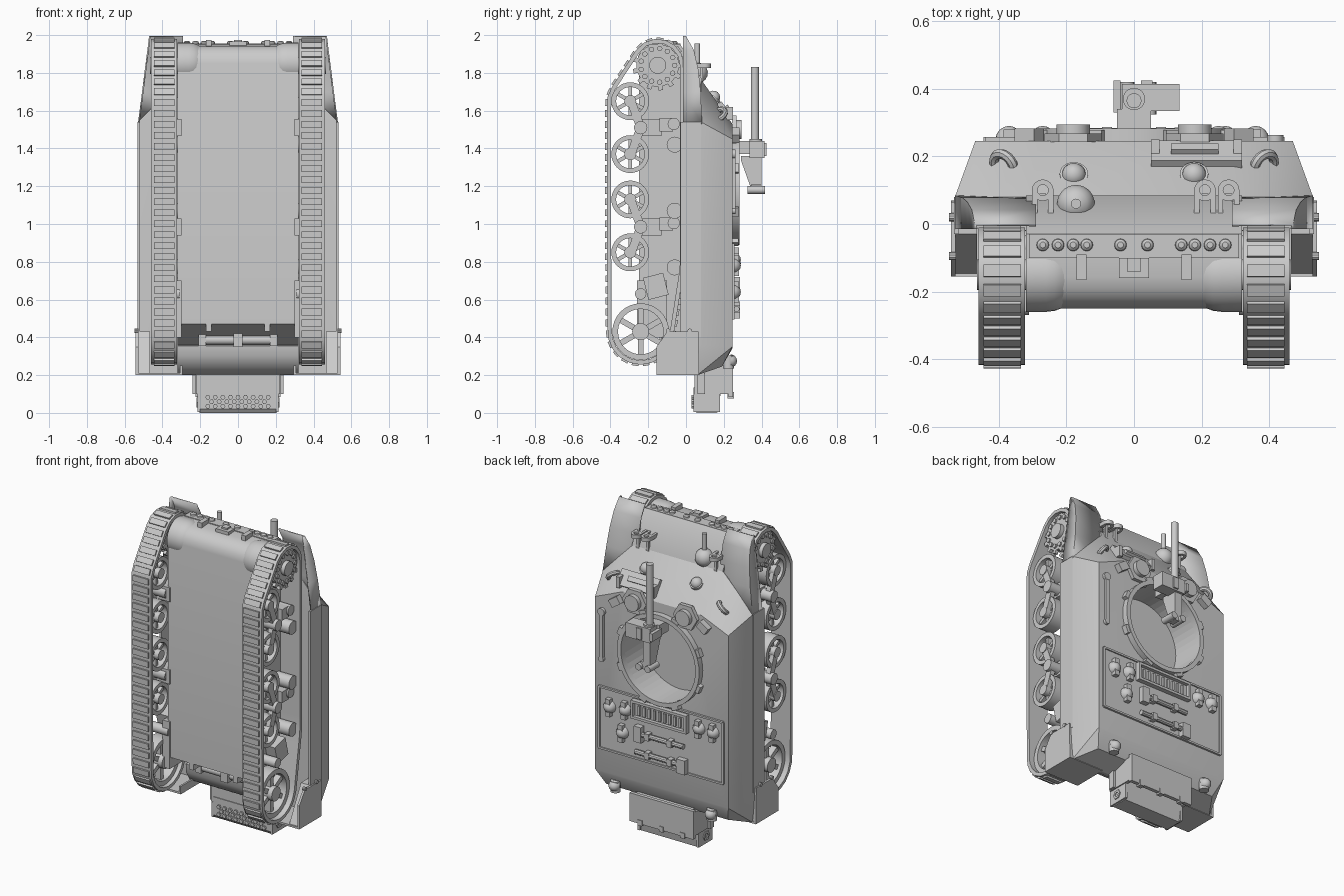
import bpy, bmesh
from math import pi, cos, sin, radians
from mathutils import Vector, Matrix, geometry

cube = bpy.data.objects.get("Cube")
if cube:
    bpy.data.objects.remove(cube)

grey = bpy.data.materials.new("plain grey")
grey.use_nodes = True
grey.diffuse_color = (0.6, 0.6, 0.6, 1)
grey.node_tree.nodes["Principled BSDF"].inputs["Base Color"].default_value = (0.6, 0.6, 0.6, 1)
parts = []
X, Y, Z = Vector((1, 0, 0)), Vector((0, 1, 0)), Vector((0, 0, 1))


class Part:
    """Collects simple solids into one named object."""
    def __init__(self, name):
        self.name, self.bm = name, bmesh.new()

    def box(self, c, size, rot=None):
        m = Matrix.Translation(c) @ (rot or Matrix()) @ Matrix.Diagonal((*size, 1))
        bmesh.ops.create_cube(self.bm, size=1, matrix=m)
        return self

    def span(self, x0, x1, y0, y1, z0, z1):
        return self.box(((x0 + x1) / 2, (y0 + y1) / 2, (z0 + z1) / 2),
                        (abs(x1 - x0), abs(y1 - y0), abs(z1 - z0)))

    def lathe(self, c, axis, profile, seg=24, ring=False):
        q = Vector(axis).to_track_quat('Z', 'Y')
        rows = [[self.bm.verts.new(Vector(c) + q @ Vector((r * cos(2 * pi * i / seg), r * sin(2 * pi * i / seg), h)))
                 for i in range(seg)] for r, h in profile]
        pairs = list(zip(rows, rows[1:])) + ([(rows[-1], rows[0])] if ring else [])
        for a, b in pairs:
            for i in range(seg):
                j = (i + 1) % seg
                self.bm.faces.new((a[i], a[j], b[j], b[i]))
        if not ring:
            self.bm.faces.new(rows[0][::-1])
            self.bm.faces.new(rows[-1])
        return self

    def cyl(self, c, axis, r, length, seg=24):
        return self.lathe(c, axis, [(r, -length / 2), (r, length / 2)], seg)

    def tube(self, c, axis, r0, r1, length, seg=32):
        h = length / 2
        return self.lathe(c, axis, [(r0, -h), (r1, -h), (r1, h), (r0, h)], seg, True)

    def dome(self, c, axis, r, seg=20):
        return self.lathe(c, axis, [(r * cos(a), r * sin(a)) for a in (0, 0.4, 0.8, 1.2, 1.5)], seg)

    def prism(self, yz, x0, x1):
        a = [self.bm.verts.new((x0, y, z)) for y, z in yz]
        b = [self.bm.verts.new((x1, y, z)) for y, z in yz]
        self.bm.faces.new(a)
        self.bm.faces.new(b[::-1])
        for i in range(len(a)):
            j = (i + 1) % len(a)
            self.bm.faces.new((a[j], a[i], b[i], b[j]))
        return self

    def done(self):
        bmesh.ops.recalc_face_normals(self.bm, faces=self.bm.faces)
        mesh = bpy.data.meshes.new(self.name)
        self.bm.to_mesh(mesh)
        self.bm.free()
        ob = bpy.data.objects.new(self.name, mesh)
        bpy.context.collection.objects.link(ob)
        mesh.materials.append(grey)
        parts.append(ob)
        return ob


# Lower hull with rounded nose and sloped rear undercut
nose = [(-0.155 - 0.095 * cos(a), 1.85 + 0.095 * sin(a)) for a in (0, 0.4, 0.8, 1.2, 1.57)]
Part("lower_hull").prism([(-0.25, 0.47)] + nose + [(-0.1, 1.95), (-0.03, 1.95), (0.085, 1.765), (0.085, 1.5),
                         (0.06, 1.5), (0.06, 0.2), (0.03, 0.205), (-0.03, 0.24), (-0.065, 0.3), (-0.07, 0.355),
                         (-0.01, 0.36)], -0.32, 0.32).done()

# Upper hull: faceted shell with a round turret opening
hull = Part("upper_hull")
for s in (-1, 1):
    for x, y, z in [(.53, .08, 1.54), (.31, .08, 1.765), (.47, .245, 1.45), (.28, .245, 1.53), (.53, .08, .36),
                    (.515, .06, .2), (.53, .06, .36), (.53, .06, 1.54), (.47, .245, .35), (.43, .19, .245),
                    (.42, .245, .34)]:
        hull.bm.verts.new((s * x, y, z))
bmesh.ops.convex_hull(hull.bm, input=hull.bm.verts)
hull = hull.done()
cutter = Part("turret_hole_cutter").cyl((0, 0.25, 1.18), Y, 0.265, 0.5, 48).done()
parts.remove(cutter)
cutter.hide_render = True
cutter.hide_set(True)
cut = hull.modifiers.new("turret opening", 'BOOLEAN')
cut.object, cut.operation, cut.solver = cutter, 'DIFFERENCE', 'EXACT'

# Turret ring with clamp blocks
ring = Part("turret_ring").tube((0, 0.262, 1.18), Y, 0.263, 0.29, 0.04, 48)
for i in range(8):
    a = (i + 0.5) * pi / 4
    ring.box((0.295 * cos(a), 0.26, 1.18 + 0.295 * sin(a)), (0.03, 0.035, 0.05), Matrix.Rotation(-a, 4, 'Y'))
ring.done()

# Nose: rounded final drive housings, bolted flange, lugs
front = Part("nose_flange").span(-.31, .31, -.1, -.03, 1.925, 1.955)
for s in (-1, 1):
    front.lathe((s * 0.32, -0.15, 1.85), -s * X, [(.11, 0), (.11, .06), (.107, .085), (.1, .105), (.088, .125)], 32)
    front.span(s * .14, s * .17, -.165, -.09, 1.93, 1.975)
    for x in (0.04, 0.14, 0.18, 0.225, 0.27):
        front.lathe((s * x, -0.062, 1.953), Z, [(.019, 0), (.017, .01), (.009, .017)], 12)
front.span(-.045, .045, -.16, -.1, 1.92, 1.965).span(-.02, .02, -.14, -.1, 1.94, 1.975).done()

# Rear recess bar and hinges
bar = Part("rear_hinge_bar").cyl((0, -0.1, 0.385), X, 0.025, 0.42, 12).span(-.025, .025, -.14, -.05, .35, .43)
for s in (-1, 1):
    bar.span(s * .14, s * .17, -.25, -.18, .43, .48).span(s * .17, s * .21, -.13, -.06, .355, .42)
bar.done()


def wheel(part, c, r, rim, hub, width):
    part.tube(c, X, r - rim, r, width).cyl(c, X, hub, width + 0.02, 16)
    for i in range(6):
        rot = Matrix.Rotation(i * pi / 3, 4, 'X')
        part.box(Vector(c) + rot @ Vector((0, 0, r / 2)), (width * 0.5, r * 0.2, r - rim * 0.6), rot)


# Track path: outline wrapped around sprocket, wheels, roller and idler
circles = [(-0.15, 1.84, 0.14), (-0.295, 1.65, 0.123), (-0.295, 0.85, 0.123), (-0.24, 0.43, 0.175), (-0.06, 0.77, 0.05)]
cloud = [Vector((y + r * cos(i * pi / 24), z + r * sin(i * pi / 24))) for y, z, r in circles for i in range(48)]
loop = [cloud[i] for i in geometry.convex_hull_2d(cloud)]
edges = list(zip(loop, loop[1:] + loop[:1]))
total = sum((b - a).length for a, b in edges)
LINKS = 66


def along(d):
    for a, b in edges:
        n = (b - a).length
        if d <= n:
            return a.lerp(b, d / n)
        d -= n
    return loop[0]


path = [along(total * i / LINKS) for i in range(LINKS)]
centre = sum(path, Vector((0, 0))) / LINKS

for s, side in ((-1, "right"), (1, "left")):
    # Track band with raised pads
    track = Part(side + "_track")
    rows = []
    for i, p in enumerate(path):
        t = (path[(i + 1) % LINKS] - path[i - 1]).normalized()
        n = Vector((t.y, -t.x))
        n = n if n.dot(p - centre) > 0 else -n
        q = p - n * 0.022
        rows.append([track.bm.verts.new((s * x, v.x, v.y)) for x, v in ((.322, p), (.46, p), (.46, q), (.322, q))])
    for a, b in zip(rows, rows[1:] + rows[:1]):
        for k in range(4):
            track.bm.faces.new((a[k], a[k - 1], b[k - 1], b[k]))
    for i, p in enumerate(path):
        t = path[(i + 1) % LINKS] - p
        mid = p + t / 2
        rot = Matrix.Rotation(-Vector((1, 0)).angle_signed(t), 4, 'X')
        track.box((s * 0.39, mid.x, mid.y), (0.11, 0.036, 0.02), rot)
    track.done()

    # Road wheels, idler and sprocket
    wheels = Part(side + "_road_wheels")
    for z in (1.65, 1.37, 1.13, 0.85):
        wheel(wheels, (s * 0.387, -0.295, z), 0.1, 0.025, 0.032, 0.085)
    wheel(wheels, (s * 0.387, -0.24, 0.43), 0.15, 0.03, 0.045, 0.08)
    wheels.done()
    sprocket = Part(side + "_sprocket").cyl((s * 0.38, -0.15, 1.84), X, 0.045, 0.17)
    for x in (0.34, 0.43):
        sprocket.cyl((s * x, -0.15, 1.84), X, 0.113, 0.02, 32)
        for i in range(13):
            a = i * 2 * pi / 13
            y, z = cos(a), sin(a)
            sprocket.box((s * x, -0.15 + 0.118 * y, 1.84 + 0.118 * z), (0.02, 0.03, 0.025), Matrix.Rotation(a, 4, 'X'))
            sprocket.cyl((s * (x + 0.01), -0.15 + 0.09 * y, 1.84 + 0.09 * z), X, 0.014, 0.02, 10)
    sprocket.done()

    # Bogies, return rollers and idler bracket
    bogie = Part(side + "_bogies")
    for z in (1.51, 0.985):
        bogie.span(s * .3, s * .38, -.26, -.13, z - .045, z + .045).cyl((s * .39, -.24, z), X, .035, .13)
        bogie.cyl((s * .36, -.065, z + .02), X, .032, .12).span(s * .3, s * .41, -.14, -.07, z - .02, z + .05)
        for d in (-1, 1):
            bogie.box((s * .42, -.265, z + d * .07), (.03, .045, .15), Matrix.Rotation(d * .35, 4, 'X'))
    for z in (1.42, 1.07, 0.77):
        bogie.cyl((s * .37, -.06, z), X, .042, .12)
    bogie.box((s * .36, -.16, .67), (.12, .11, .12), Matrix.Rotation(.25, 4, 'X'))
    bogie.cyl((s * .38, -.24, .63), X, .03, .14).span(s * .3, s * .35, -.26, -.1, .4, .7).done()

    # Side skirt, rear mudguard and front fender
    Part(side + "_skirt").span(s * .52, s * .533, -.03, .08, .4, 1.54).done()
    guard = Part(side + "_mudguard").span(s * .295, s * .535, -.156, .07, .2, .212)
    guard.prism([(-.156, .2), (-.156, .35), (-.1, .43), (.065, .43), (.07, .2)], s * .528, s * .542)
    guard.prism([(-.15, .205), (-.03, .43), (.065, .43), (.065, .205)], s * .465, s * .53)
    guard.span(s * .295, s * .307, -.156, .07, .2, .25)
    for y in (-.095, .02):
        guard.cyl((s * .537, y, .435), X, .012, .02, 10)
    guard.done()
    fender = Part(side + "_fender")
    rows = [[fender.bm.verts.new(v) for v in ((s * .29, y, z), (s * xo, y, z), (s * xo, -.015, z))]
            for y, z, xo in ((.085, 1.53, .53), (.078, 1.7, .508), (.065, 1.82, .493), (.042, 1.92, .48), (.0, 1.995, .471))]
    for a, b in zip(rows, rows[1:]):
        for k in (0, 1):
            fender.bm.faces.new((a[k], a[k + 1], b[k + 1], b[k]))
    fender.done().modifiers.new("thickness", 'SOLIDIFY').thickness = 0.008

    # Crew hatch, periscope, lamp, lifting eye, tail lamp
    Part(side + "_hatch").cyl((s * .18, .255, 1.5), Y, .085, .025, 6).cyl((s * .18, .275, 1.5), Y, .05, .04).done()
    Part(side + "_periscope").box((s * .31, .26, 1.47), (.07, .045, .05), Matrix.Rotation(s * .6, 4, 'Y')).done()
    lamp = Part(side + "_front_lamp").dome((s * .178, .145, 1.67), (0, .6, .8), .036)
    lamp.cyl((s * .178, .145, 1.67), (0, .6, .8), .042, .015).done()
    eye = Part(side + "_lifting_eye")
    eye.lathe((s * .385, .175, 1.58), (s * .55, -.4, .6),
              [(.036 + .015 * cos(a * pi / 4), .015 * sin(a * pi / 4)) for a in range(8)], 20, True).done()
    Part(side + "_tail_lamp").dome((s * .34, .235, .275), Y, .035).cyl((s * .34, .225, .27), Z, .03, .07).done()

    # Lamp guard loops standing off the glacis
    guard = Part(side + "_lamp_guard")
    for x in ((.27,) if s < 0 else (.21, .28)):
        for d in (-.024, .024):
            guard.span(s * x + d - .008, s * x + d + .008, 0, .1, 1.825, 1.85)
        guard.tube((s * x, .1, 1.838), Z, .016, .032, .025, 16)
        guard.span(s * x - .01, s * x + .01, .075, .09, 1.75, 1.84)
    guard.done()

# Ball mount with barrel, and vision slot frame on the glacis
Part("ball_mount").lathe((-.172, .06, 1.8), Z, [(.056 * sin(a), -.056 * cos(a)) for a in (.1, .5, .9, 1.3, 1.7, 2.1, 2.5, 3.0)],
                         28).cyl((-.172, .06, 1.89), Z, .015, .13, 12).done()
tilt = Matrix.Rotation(radians(-54), 4, 'X')
frame = Part("vision_frame").box((.185, .205, 1.6), (.27, .1, .03), tilt)
frame.box((.18, .215, 1.61), (.14, .03, .035), tilt).span(.05, .075, .16, .25, 1.55, 1.62)
frame.span(.295, .32, .16, .25, 1.55, 1.62).done()

# Gun mount and barrel
gun = Part("gun_mount").cyl((0, .365, 1.62), Z, .022, .42).cyl((0, .37, 1.42), Z, .033, .06)
gun.span(-.035, .135, .335, .415, 1.35, 1.44).span(-.06, -.04, .33, .425, 1.37, 1.42)
gun.span(.02, .055, .39, .425, 1.36, 1.43).span(-.05, .05, .25, .34, 1.37, 1.44)
gun.prism([(.34, 1.2), (.4, 1.2), (.4, 1.36), (.29, 1.36), (.29, 1.34)], -.025, .025)
for x in (-.02, .045):
    gun.cyl((x, .372, 1.18), Y, .021, .095, 16)
gun.span(-.02, .045, .345, .4, 1.165, 1.21).done()

# Engine deck panel with border
deck = Part("engine_deck").span(-.43, .43, .24, .25, .5, .89)
for s in (-1, 1):
    deck.span(s * .43, s * .445, .24, .258, .5, .89).span(-.44, .44, .24, .258, .695 + s * .195 - .006, .695 + s * .195 + .006)
deck.done()

# Filler caps
caps = Part("filler_caps")
for x, z in ((.36, .78), (.25, .79), (.27, .64), (-.27, .81), (-.37, .81)):
    caps.dome((x, .25, z), Y, .04).span(x - .016, x + .016, .245, .28, z - .055, z + .055)
caps.done()

# Deck grille
grille = Part("deck_grille").span(-.19, .19, .245, .258, .765, .87)
for i in range(9):
    grille.span(-.15 + i * .036, -.135 + i * .036, .255, .27, .785, .845)
for s in (-1, 1):
    grille.span(-.195, .195, .25, .28, .818 + s * .05 - .008, .818 + s * .05 + .008)
    grille.span(s * .18, s * .195, .25, .28, .765, .87)
grille.done()

# Stowed tools
tools = Part("stowed_tools").cyl((0, .268, .67), X, .016, .34, 10).span(.12, .17, .25, .285, .62, .72)
tools.cyl((0, .268, .55), X, .016, .34, 10).span(-.19, -.13, .25, .285, .5, .59)
for x in (-.08, .08):
    for z in (.55, .67):
        tools.span(x - .015, x + .015, .245, .287, z - .022, z + .022)
tools.span(.405, .43, .24, .262, 1.08, 1.36).cyl((.418, .252, 1.37), Y, .024, .022, 16)
tools.cyl((.418, .252, 1.07), Y, .018, .022, 16).done()

# Rear stowage box, open underneath, with perforated step
rear = Part("rear_box").span(-.225, .225, .225, .248, .085, .265).span(-.2, .2, .045, .235, .13, .26)
for s in (-1, 1):
    rear.span(s * .2, s * .222, .045, .235, .1, .25)
rear.done()
step = Part("rear_step").prism([(.04, .02), (.04, .135), (.19, .135), (.165, .0), (.055, .0)], -.205, .205)
for row in range(3):
    for i in range(9 - row % 2):
        step.cyl((-.16 + .04 * i + .02 * (row % 2), .04, .035 + .024 * row), Y, .013, .022, 6)
for s in (-1, 1):
    step.span(s * .2, s * .215, .04, .18, .005, .1).span(s * .225, s * .24, .06, .1, .1, .21)
    step.tube((s * .214, .105, .055), X, .015, .03, .014, 6)
for x in (-.15, 0, .15):
    step.span(x - .015, x + .015, .22, .253, .075, .11)
step.done()

# Smooth shading with sharp edges kept
bpy.ops.object.select_all(action='DESELECT')
for ob in parts:
    ob.select_set(True)
bpy.context.view_layer.objects.active = parts[0]
bpy.ops.object.shade_smooth_by_angle(angle=radians(32))
